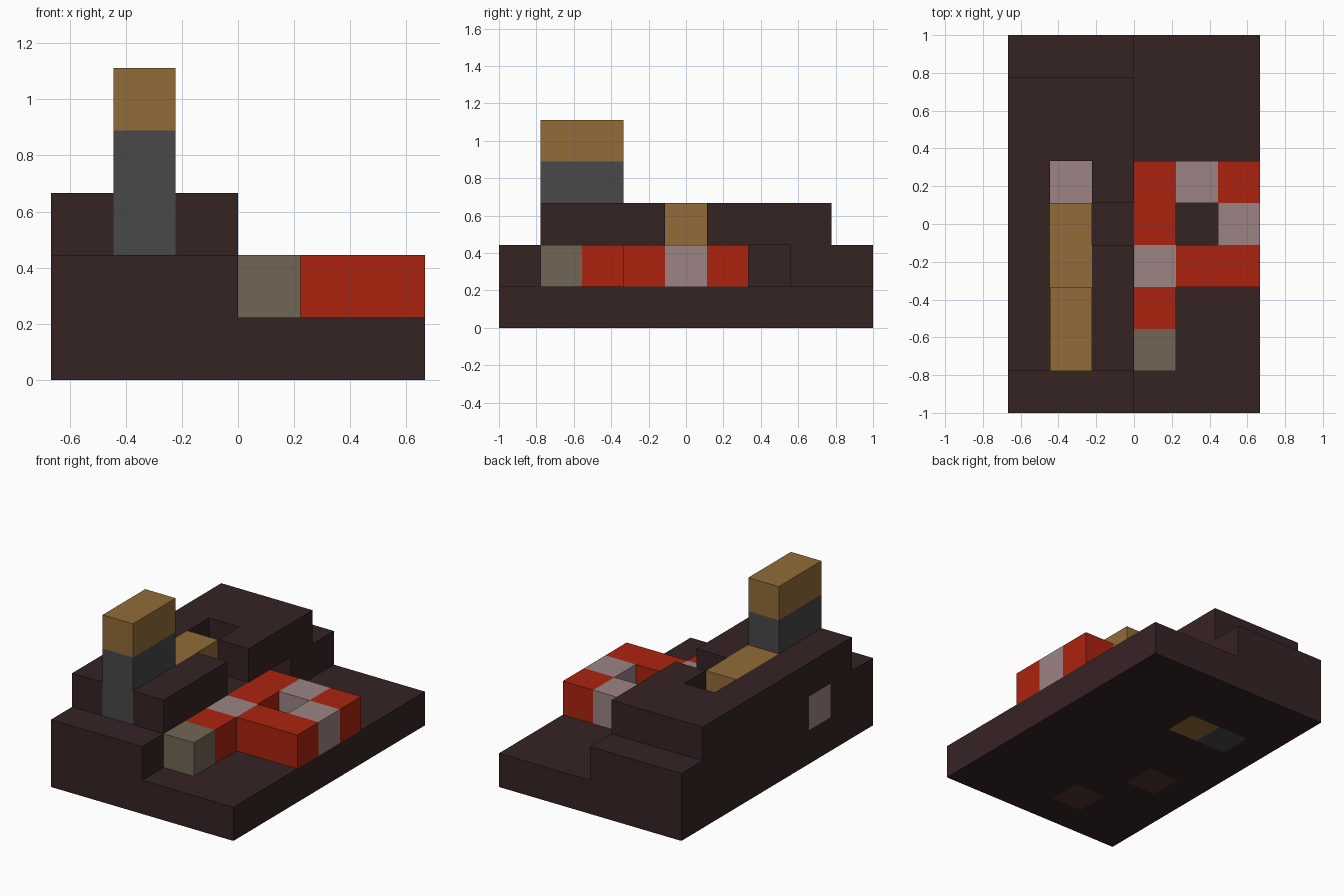
import bpy, bmesh
from mathutils import Vector

if "Cube" in bpy.data.objects:
    bpy.data.objects.remove(bpy.data.objects["Cube"], do_unlink=True)

UNIT = 2 / 9  # edge of one block
ORIGIN = Vector((-3, -4.5, 0))


def make_material(name, rgb):
    linear = [((c / 255 + 0.055) / 1.055) ** 2.4 for c in rgb] + [1]
    mat = bpy.data.materials.new(name)
    mat.use_nodes = True
    mat.diffuse_color = linear
    mat.node_tree.nodes["Principled BSDF"].inputs["Base Color"].default_value = linear
    return mat


materials = {name: make_material(name, rgb) for name, rgb in {
    "dark_stone": (54, 35, 36),
    "dull_brown": (84, 54, 48),
    "red": (172, 35, 15),
    "gold": (146, 108, 56),
    "pale_pink": (156, 132, 132),
    "olive_grey": (114, 102, 85),
    "iron_grey": (72, 72, 72),
}.items()}

blocks = {}  # cell -> (part, colour)


def fill(part, colour, start, size=(1, 1, 1)):
    for x in range(size[0]):
        for y in range(size[1]):
            for z in range(size[2]):
                blocks[start[0] + x, start[1] + y, start[2] + z] = (part, colour)


def carve(*cells):
    for cell in cells:
        blocks.pop(cell, None)


# Stepped stone body
fill("base_slab", "dark_stone", (0, 0, 0), (6, 9, 1))
fill("lower_step", "dark_stone", (0, 0, 1), (3, 9, 1))
fill("upper_step", "dark_stone", (0, 1, 2), (3, 7, 1))
# Side notch, top pit and wall recess
carve((2, 4, 2), (1, 5, 2), (2, 6, 1))

# Odd blocks set flush into the body
fill("base_slab", "gold", (2, 6, 0))
fill("base_slab", "iron_grey", (1, 6, 0))
fill("base_slab", "dull_brown", (1, 3, 0))
fill("base_slab", "dull_brown", (2, 1, 0))
fill("lower_step", "pale_pink", (0, 2, 1))
fill("lower_step", "pale_pink", (1, 5, 1))

# Tower and gold bar behind it
fill("tower_shaft", "iron_grey", (1, 1, 2), (1, 2, 2))
fill("tower_cap", "gold", (1, 1, 4), (1, 2, 1))
fill("gold_bar", "gold", (1, 3, 2), (1, 2, 1))

# Red ring with pink blocks and a short tail
fill("ring", "red", (3, 3, 1), (3, 3, 1))
carve((4, 4, 1))
for cell in ((3, 3, 1), (4, 5, 1), (5, 4, 1)):
    fill("ring", "pale_pink", cell)
fill("ring_tail", "red", (3, 2, 1))
fill("tail_tip", "olive_grey", (3, 1, 1))


def build(part):
    """Mesh the exposed faces of one part."""
    cells = {c: colour for c, (p, colour) in blocks.items() if p == part}
    colours = sorted(set(cells.values()))
    bm = bmesh.new()
    for cell, colour in cells.items():
        for axis in range(3):
            for side in (-1, 1):
                normal = Vector((0, 0, 0))
                normal[axis] = side
                beside = tuple(int(a + b) for a, b in zip(cell, normal))
                if beside in blocks:
                    continue
                u, v = Vector((0, 0, 0)), Vector((0, 0, 0))
                u[(axis + 1) % 3] = 0.5
                v[(axis + 2) % 3] = 0.5 * side
                mid = Vector(cell) + Vector((0.5, 0.5, 0.5)) + normal * 0.5 + ORIGIN
                corners = (mid - u - v, mid + u - v, mid + u + v, mid - u + v)
                face = bm.faces.new([bm.verts.new(c * UNIT) for c in corners])
                face.material_index = colours.index(colour)
    bmesh.ops.remove_doubles(bm, verts=bm.verts, dist=0.001)
    mesh = bpy.data.meshes.new(part)
    bm.to_mesh(mesh)
    bm.free()
    for colour in colours:
        mesh.materials.append(materials[colour])
    bpy.context.collection.objects.link(bpy.data.objects.new(part, mesh))


for part in sorted({p for p, _ in blocks.values()}):
    build(part)
